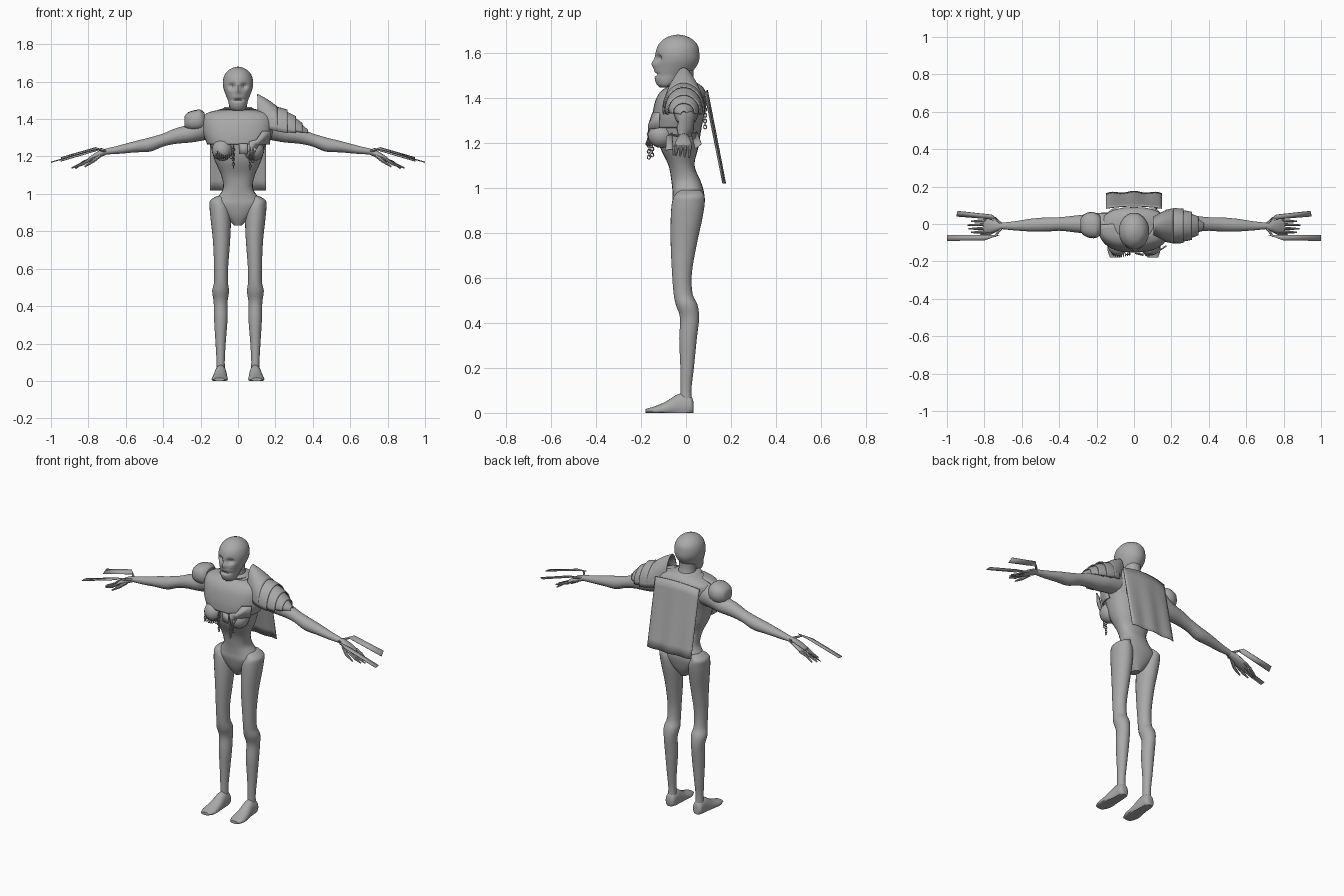
import bpy, bmesh, math
from mathutils import Vector

GREY = bpy.data.materials.new("ash_grey")
GREY.diffuse_color = (0.4, 0.4, 0.4, 1)


def finish(name, bm, mirror=False, thick=0, angle=40):
    if not thick:
        bmesh.ops.recalc_face_normals(bm, faces=bm.faces)
    me = bpy.data.meshes.new(name)
    bm.to_mesh(me)
    bm.free()
    me.materials.append(GREY)
    ob = bpy.data.objects.new(name, me)
    bpy.context.collection.objects.link(ob)
    bpy.ops.object.select_all(action='DESELECT')
    ob.select_set(True)
    bpy.context.view_layer.objects.active = ob
    bpy.ops.object.shade_smooth_by_angle(angle=math.radians(angle))
    if thick:
        ob.modifiers.new("thickness", 'SOLIDIFY').thickness = thick
    if mirror:
        ob.modifiers.new("mirror", 'MIRROR')
    return ob


def smooth_rows(rows, sub):
    """Catmull-Rom interpolation between section rows."""
    out = []
    for i in range(len(rows) - 1):
        a, b, c, d = (rows[max(0, min(len(rows) - 1, i + k))] for k in (-1, 0, 1, 2))
        for s in range(sub):
            t = s / sub
            out.append([0.5 * (2 * q + (r - p) * t + (2 * p - 5 * q + 4 * r - w) * t * t
                        + (3 * q - p - 3 * r + w) * t ** 3) for p, q, r, w in zip(a, b, c, d)])
    return out + [list(rows[-1])]


def loft(name, axis, rows, n=24, sub=4, power=1.0, arc=None, shape=None, **kw):
    """Sections (position, centre a, centre b, radius a, radius b) along an axis."""
    bm = bmesh.new()
    rings = []
    count = n + 1 if arc else n
    for p, ca, cb, ra, rb in smooth_rows(rows, sub):
        ring = []
        for i in range(count):
            t = arc[0] + (arc[1] - arc[0]) * i / n if arc else 2 * math.pi * i / n
            c, s = math.cos(t), math.sin(t)
            a = ca + ra * math.copysign(abs(c) ** power, c)
            b = cb + rb * math.copysign(abs(s) ** power, s)
            co = Vector({'x': (p, a, b), 'y': (a, p, b), 'z': (a, b, p)}[axis])
            ring.append(bm.verts.new(shape(co) if shape else co))
        rings.append(ring)
    for r0, r1 in zip(rings, rings[1:]):
        for i in range(n):
            j = (i + 1) % count
            bm.faces.new((r0[i], r0[j], r1[j], r1[i]))
    if not arc:
        bm.faces.new(rings[0])
        bm.faces.new(rings[-1])
    return finish(name, bm, **kw)


def tube(bm, points, radii, n=8):
    """Tapered round limb through a few points."""
    rings = []
    for i, p in enumerate(points):
        d = Vector(points[min(i + 1, len(points) - 1)]) - Vector(points[max(i - 1, 0)])
        q = d.to_track_quat('Z', 'Y')
        rings.append([bm.verts.new(Vector(p) + q @ Vector((radii[i] * math.cos(2 * math.pi * k / n),
                     radii[i] * math.sin(2 * math.pi * k / n), 0))) for k in range(n)])
    for r0, r1 in zip(rings, rings[1:]):
        for k in range(n):
            bm.faces.new((r0[k], r0[(k + 1) % n], r1[(k + 1) % n], r1[k]))
    bm.faces.new(rings[0])
    bm.faces.new(rings[-1])


def plate(name, corners, thick=0.006, mirror=False):
    bm = bmesh.new()
    bm.faces.new([bm.verts.new(c) for c in corners])
    return finish(name, bm, mirror, thick)


# Torso and pelvis
loft("torso", 'z', [(0.83, 0, 0.01, 0.02, 0.03), (0.88, 0, 0.01, 0.07, 0.055),
     (0.94, 0, 0.01, 0.125, 0.07), (0.98, 0, 0.01, 0.11, 0.07), (1.03, 0, 0, 0.08, 0.065),
     (1.1, 0, -0.02, 0.09, 0.058), (1.18, 0, -0.03, 0.125, 0.085), (1.27, 0, -0.03, 0.15, 0.1),
     (1.35, 0, -0.02, 0.175, 0.108), (1.41, 0, -0.01, 0.175, 0.1), (1.44, 0, 0, 0.13, 0.08),
     (1.46, 0, 0, 0.07, 0.06)], power=0.85)

# Neck, collar and skull
loft("neck", 'z', [(1.42, 0, 0, 0.06, 0.06), (1.48, 0, -0.015, 0.047, 0.05),
                   (1.56, 0, -0.02, 0.05, 0.055)])
loft("collar", 'z', [(1.425, 0, -0.01, 0.075, 0.07), (1.435, 0, -0.01, 0.085, 0.08),
                     (1.445, 0, -0.012, 0.075, 0.072), (1.457, 0, -0.015, 0.08, 0.078),
                     (1.465, 0, -0.015, 0.068, 0.065)], sub=2)


def face(co):
    # eye sockets, nose and mouth pressed into the front of the skull
    if co.y < -0.06:
        def bump(x, z, sx, sz):
            return math.exp(-((abs(co.x) - x) / sx) ** 2 - ((co.z - z) / sz) ** 2)
        co.y += 0.025 * bump(0.032, 1.575, 0.017, 0.015) + 0.016 * bump(0, 1.503, 0.03, 0.007)
        co.y -= 0.013 * bump(0, 1.55, 0.011, 0.018)
    return co


loft("skull", 'z', [(1.445, 0, -0.09, 0.025, 0.025), (1.455, 0, -0.085, 0.04, 0.042),
     (1.475, 0, -0.08, 0.048, 0.057), (1.5, 0, -0.065, 0.054, 0.075), (1.53, 0, -0.05, 0.066, 0.09),
     (1.565, 0, -0.041, 0.078, 0.099), (1.6, 0, -0.038, 0.081, 0.097), (1.635, 0, -0.036, 0.072, 0.087),
     (1.662, 0, -0.036, 0.05, 0.06), (1.676, 0, -0.036, 0.022, 0.028), (1.68, 0, -0.036, 0.003, 0.003)],
     n=48, sub=5, shape=face)

# Legs and feet
loft("leg", 'z', [(0.03, 0.093, 0.003, 0.026, 0.028), (0.1, 0.093, 0, 0.022, 0.024),
     (0.2, 0.093, 0.005, 0.027, 0.03), (0.33, 0.092, 0.009, 0.036, 0.039), (0.42, 0.093, 0.016, 0.037, 0.042),
     (0.48, 0.093, 0.003, 0.045, 0.048), (0.53, 0.091, -0.013, 0.037, 0.042), (0.62, 0.09, -0.018, 0.038, 0.044),
     (0.75, 0.088, -0.01, 0.046, 0.058), (0.86, 0.092, 0.002, 0.054, 0.07), (0.93, 0.098, 0.01, 0.054, 0.073),
     (0.965, 0.105, 0.015, 0.043, 0.066), (0.99, 0.085, 0.02, 0.025, 0.045)], mirror=True)


def ground(co):
    co.z = max(co.z, 0)
    return co


loft("foot", 'y', [(0.033, 0.093, 0.025, 0.018, 0.025), (0.02, 0.093, 0.03, 0.03, 0.045),
     (-0.03, 0.093, 0.03, 0.033, 0.055), (-0.09, 0.096, 0.015, 0.04, 0.035),
     (-0.14, 0.098, 0.01, 0.043, 0.019), (-0.18, 0.1, 0.008, 0.028, 0.009)],
     shape=ground, mirror=True, n=20)

# Arms
loft("arm", 'x', [(0.1, 0, 1.36, 0.06, 0.06), (0.18, 0, 1.355, 0.06, 0.068), (0.25, 0, 1.325, 0.052, 0.05),
     (0.33, 0, 1.31, 0.043, 0.042), (0.4, 0, 1.288, 0.036, 0.035), (0.47, -0.003, 1.264, 0.038, 0.038),
     (0.55, -0.006, 1.252, 0.034, 0.03), (0.64, -0.01, 1.236, 0.024, 0.022), (0.71, -0.01, 1.226, 0.017, 0.015)],
     mirror=True)
loft("palm", 'x', [(0.7, -0.01, 1.227, 0.017, 0.015), (0.735, -0.011, 1.215, 0.028, 0.019),
     (0.775, -0.012, 1.195, 0.037, 0.017), (0.805, -0.013, 1.178, 0.032, 0.011)], mirror=True, n=16)
bm = bmesh.new()
for k, (end, y) in enumerate(((0.87, 0.018), (0.89, -0.002), (0.885, -0.022), (0.87, -0.041))):
    tube(bm, [(0.79, y, 1.185), (0.83, y - 0.002, 1.168 - 0.003 * k), (end, y - 0.004, 1.135 + 0.003 * k)],
         [0.009, 0.0075, 0.004])
tube(bm, [(0.74, -0.03, 1.205), (0.775, -0.052, 1.175), (0.82, -0.055, 1.145)], [0.012, 0.009, 0.004])
finish("fingers", bm, mirror=True)

# Forearm blades and their straps
plate("front_blade", [(0.72, -0.06, 1.243), (0.80, -0.058, 1.226), (1.0, -0.06, 1.168),
                      (1.0, -0.09, 1.166), (0.8, -0.088, 1.224)], 0.004, True)
plate("rear_blade", [(0.73, 0.022, 1.24), (0.95, 0.04, 1.175), (0.945, 0.068, 1.197), (0.76, 0.048, 1.25)],
      0.004, True)
bm = bmesh.new()
for y in (-0.068, 0.035):
    tube(bm, [(0.7, -0.01, 1.227), (0.745, y, 1.236)], [0.008, 0.005], 6)
finish("blade_strap", bm, mirror=True)

# Breastplate, cups and hip-side tabs
loft("breastplate", 'z', [(1.265, 0, -0.03, 0.165, 0.122), (1.32, 0, -0.025, 0.185, 0.125),
     (1.39, 0, -0.015, 0.19, 0.12), (1.43, 0, -0.01, 0.17, 0.1), (1.45, 0, -0.005, 0.1, 0.075)],
     power=0.8, arc=(math.radians(178), math.radians(362)), thick=0.008)
bm = bmesh.new()
bmesh.ops.create_uvsphere(bm, u_segments=20, v_segments=12, radius=1)
for v in bm.verts:
    v.co = Vector((0.085 + 0.055 * v.co.x, -0.11 + 0.06 * v.co.y, 1.235 + 0.058 * v.co.z))
finish("chest_cup", bm, mirror=True)
plate("side_tab", [(0.06, -0.165, 1.21), (0.085, -0.17, 1.21), (0.11, -0.165, 1.26), (0.17, -0.12, 1.265),
                   (0.175, -0.12, 1.335), (0.13, -0.15, 1.335), (0.1, -0.165, 1.29), (0.06, -0.168, 1.28)])
plate("centre_tab", [(0.005, -0.16, 1.215), (0.05, -0.172, 1.215), (0.05, -0.165, 1.27), (0.005, -0.158, 1.27)])

# Hanging chains
bm = bmesh.new()


def chain(x, y, top, bottom):
    steps = int((top - bottom) / 0.013)
    for i in range(steps):
        z = top - i * 0.013
        ring = []
        for k in range(9):
            t = 2 * math.pi * k / 8
            a, b = 0.007 * math.cos(t), 0.009 * math.sin(t)
            ring.append((x + a, y, z + b) if i % 2 else (x, y + a, z + b))
        tube(bm, ring, [0.0025] * 9, 4)


chain(-0.025, -0.15, 1.25, 1.12)
chain(0.065, -0.165, 1.24, 1.12)
chain(0.08, -0.165, 1.24, 1.16)
chain(0.12, 0.085, 1.4, 1.25)
for i in range(9):  # swag across the left cup
    t = i / 8
    chain(-0.11 + 0.085 * t, -0.172 + 0.02 * abs(t - 0.4), 1.22 - 0.025 * math.sin(math.pi * t), 1.18)
finish("chains", bm)

# Layered pauldron on one shoulder, with a raised peak
TOP = (math.radians(-8), math.radians(188))
for i, (x0, t0, b0, w0, x1, t1, b1, w1) in enumerate((
        (0.105, 1.535, 1.42, 0.05, 0.21, 1.468, 1.35, 0.095),
        (0.165, 1.47, 1.36, 0.085, 0.265, 1.45, 1.34, 0.092),
        (0.215, 1.455, 1.35, 0.08, 0.31, 1.415, 1.335, 0.075),
        (0.265, 1.43, 1.345, 0.068, 0.345, 1.378, 1.335, 0.05),
        (0.305, 1.395, 1.34, 0.05, 0.375, 1.342, 1.328, 0.015))):
    xm, tm, bmid, wm = (x0 + x1) / 2, (t0 + t1) / 2 + 0.004, (b0 + b1) / 2, (w0 + w1) / 2 + 0.006
    loft("pauldron_plate_%d" % (i + 1), 'x', [(x0, -0.01, b0, w0, t0 - b0), (xm, -0.01, bmid, wm, tm - bmid),
         (x1, -0.01, b1, w1, t1 - b1)], arc=TOP, n=16, thick=0.006)

# Plain cap on the other shoulder
loft("shoulder_cap", 'x', [(-0.285, -0.005, 1.385, 0.035, 0.03), (-0.27, -0.005, 1.39, 0.055, 0.045),
     (-0.235, -0.005, 1.392, 0.07, 0.055), (-0.2, -0.008, 1.395, 0.066, 0.055),
     (-0.18, -0.008, 1.39, 0.05, 0.045)], power=0.8, n=16, sub=2, angle=30)

# Cape hanging off the back
bm = bmesh.new()
rows = []
for j in range(9):
    v = j / 8
    row = []
    for i in range(17):
        u = i / 8 - 1
        fold = 0.012 * (1 - u * u) + 0.006 * math.cos(2.5 * math.pi * u) * v
        row.append(bm.verts.new((0.15 * u, 0.085 + 0.08 * v + fold * (1 - 0.3 * v),
                                 1.42 - 0.4 * v + 0.015 * (1 - v) * (1 - u * u))))
    rows.append(row)
for r0, r1 in zip(rows, rows[1:]):
    for i in range(16):
        bm.faces.new((r0[i], r0[i + 1], r1[i + 1], r1[i]))
finish("cape", bm, thick=0.004)
